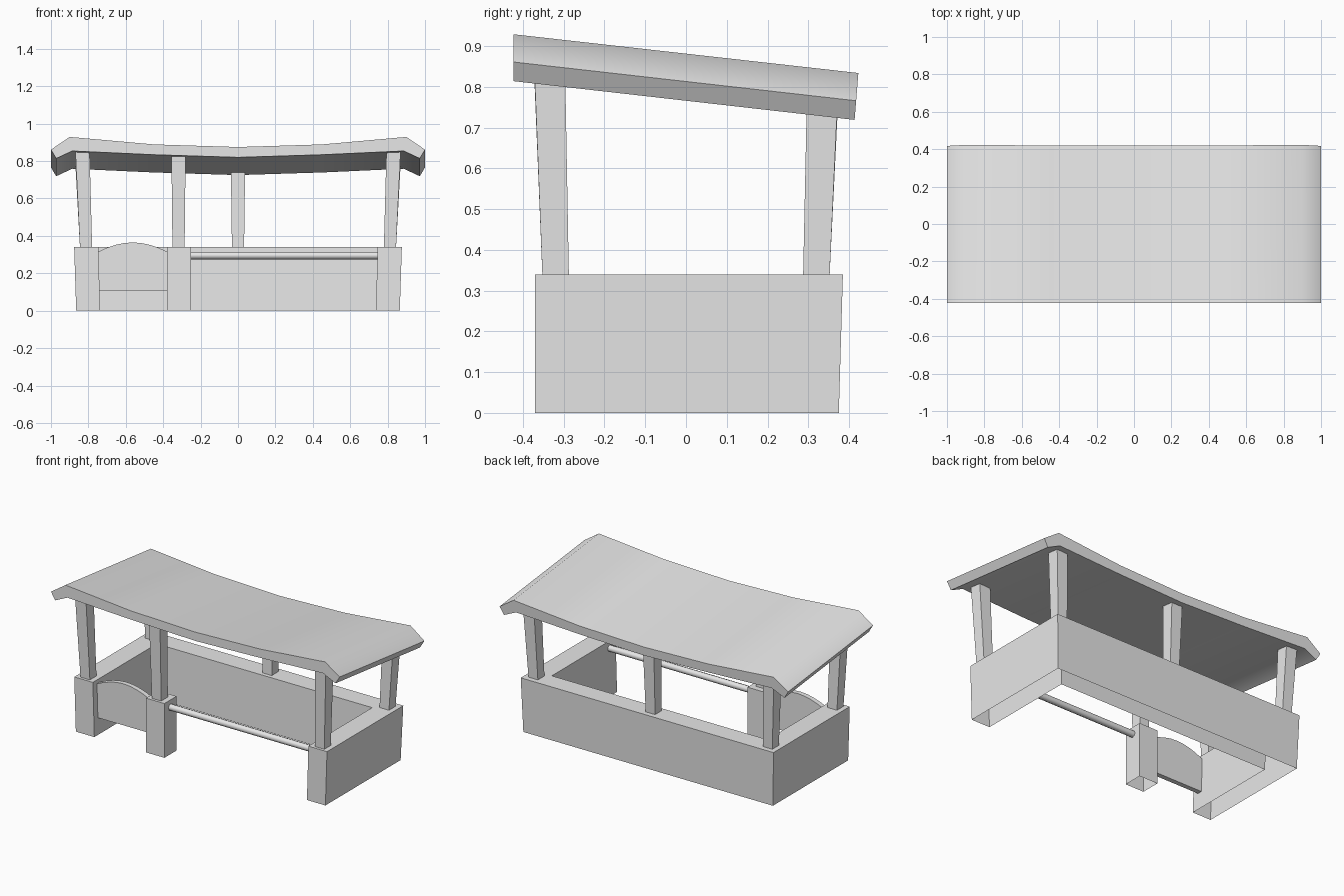
import bpy, bmesh, math
from mathutils import Vector

cube = bpy.data.objects.get("Cube")
if cube:
    bpy.data.objects.remove(cube)

grey = bpy.data.materials.new("light_grey")
grey.use_nodes = True
colour = (0.8, 0.8, 0.8, 1)
grey.diffuse_color = colour
grey.node_tree.nodes["Principled BSDF"].inputs["Base Color"].default_value = colour


def loft(name, start, end, caps=(True, True), smooth=None):
    """Join two matching outlines with side faces and optional caps."""
    bm = bmesh.new()
    a = [bm.verts.new(p) for p in start]
    b = [bm.verts.new(p) for p in end]
    n = len(a)
    for i in range(n):
        j = (i + 1) % n
        bm.faces.new((a[i], a[j], b[j], b[i]))
    if caps[0]:
        bm.faces.new(a[::-1])
    if caps[1]:
        bm.faces.new(b)
    bmesh.ops.recalc_face_normals(bm, faces=bm.faces)
    mesh = bpy.data.meshes.new(name)
    bm.to_mesh(mesh)
    bm.free()
    mesh.materials.append(grey)
    obj = bpy.data.objects.new(name, mesh)
    bpy.context.collection.objects.link(obj)
    if smooth:
        bpy.ops.object.select_all(action="DESELECT")
        obj.select_set(True)
        bpy.context.view_layer.objects.active = obj
        bpy.ops.object.shade_smooth_by_angle(angle=math.radians(smooth))
    return obj


def rect(cx, cy, hx, hy, z):
    return [(cx - hx, cy - hy, z), (cx + hx, cy - hy, z),
            (cx + hx, cy + hy, z), (cx - hx, cy + hy, z)]


WALL_TOP = 0.34


# Low wall around the back and sides, leaning out slightly, open underneath
def wall_outline(outer, inner, back, z):
    front, inner_back = -0.37, back - 0.123
    return [(-outer, front, z), (-inner, front, z), (-inner, inner_back, z),
            (inner, inner_back, z), (inner, front, z), (outer, front, z),
            (outer, back, z), (-outer, back, z)]


loft("low_wall", wall_outline(0.865, 0.737, 0.375, 0),
     wall_outline(0.876, 0.747, 0.385, WALL_TOP), caps=(False, True))

# Free-standing front pillar beside the gate
PILLAR_X = -0.315
loft("front_pillar", rect(PILLAR_X, -0.31, 0.064, 0.06, 0),
     rect(PILLAR_X, -0.31, 0.064, 0.06, WALL_TOP), caps=(False, True))


# Tapered roof posts, splayed outwards towards the top
def post(name, x, side_y, top_x, top_z):
    loft(name, rect(x, side_y * 0.32, 0.0325, 0.0325, WALL_TOP),
         rect(top_x, side_y * 0.335, 0.038, 0.038, top_z))


for label, s in (("right", -1), ("left", 1)):
    post(f"front_{label}_post", s * 0.8125, -1, s * 0.832, 0.865)
    post(f"back_{label}_post", s * 0.8125, 1, s * 0.832, 0.79)
post("front_middle_post", -0.318, -1, -0.318, 0.84)
post("back_middle_post", 0, 1, 0, 0.755)

# Sagging roof with turned-down ends, sloping towards the back
upper = [(0, 0.875), (0.45, 0.889), (0.9, 0.929), (1, 0.861)]
lower = [(0.972, 0.814), (0.886, 0.854), (0.45, 0.834), (0, 0.82)]
half = upper + lower
profile = half + [(-x, z) for x, z in half[-2:0:-1]]
DROP = 0.095


def roof_end(y, drop, lean):
    return [(x, y - lean * (0.93 - z), z - drop) for x, z in profile]


loft("roof", roof_end(-0.423, 0, 0), roof_end(0.423, DROP, 0.08), smooth=45)

# Arched gate panel
ARCH_STEPS = 8
gate_left, gate_right = -0.748, -0.378
gate = [(gate_left, 0.105), (gate_right, 0.105)]
for i in range(ARCH_STEPS + 1):
    t = i / ARCH_STEPS
    gate.append((gate_right + (gate_left - gate_right) * t,
                 0.315 + 0.05 * math.sin(math.pi * t) ** 0.9))
loft("gate", [(x, -0.33, z) for x, z in gate],
     [(x, -0.3, z) for x, z in gate], smooth=30)

# Rail across the wide front opening
ring = [(0.02 * math.cos(math.tau * i / 8), 0.02 * math.sin(math.tau * i / 8))
        for i in range(8)]
loft("front_rail", [(-0.255, -0.31 + u, 0.295 + v) for u, v in ring],
     [(0.75, -0.31 + u, 0.295 + v) for u, v in ring], smooth=50)
